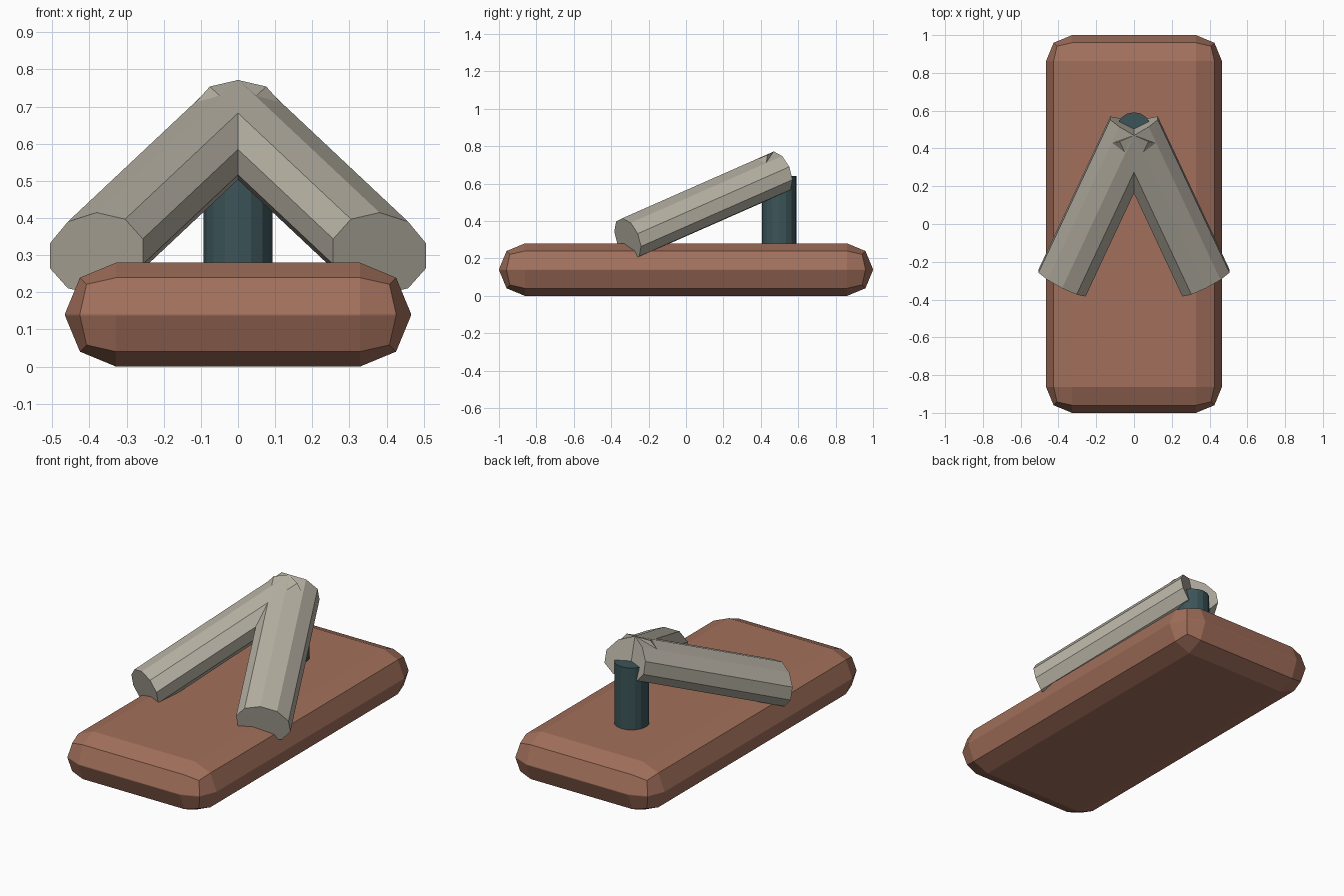
import bpy, bmesh, math
from mathutils import Vector

if "Cube" in bpy.data.objects:
    bpy.data.objects.remove(bpy.data.objects["Cube"])


def finish(name, bm, color):
    bmesh.ops.recalc_face_normals(bm, faces=bm.faces)
    me = bpy.data.meshes.new(name)
    bm.to_mesh(me)
    bm.free()
    ob = bpy.data.objects.new(name, me)
    bpy.context.collection.objects.link(ob)
    mat = bpy.data.materials.new(name + "_color")
    mat.diffuse_color = (*color, 1)
    mat.use_nodes = True
    mat.node_tree.nodes["Principled BSDF"].inputs["Base Color"].default_value = mat.diffuse_color
    me.materials.append(mat)
    return ob


def prism(center, p, q, shift, sides):
    """Elliptical prism: ring spanned by p and q, swept along shift."""
    bm = bmesh.new()
    c, p, q, shift = (Vector(v) for v in (center, p, q, shift))
    angles = [2 * math.pi * i / sides for i in range(sides)]
    ring = [c + p * math.cos(a) + q * math.sin(a) for a in angles]
    low = [bm.verts.new(v) for v in ring]
    high = [bm.verts.new(v + shift) for v in ring]
    bm.faces.new(low)
    bm.faces.new(high)
    for i in range(sides):
        j = (i + 1) % sides
        bm.faces.new((low[i], low[j], high[j], high[i]))
    return bm


# Rounded slab base
bm = bmesh.new()
bmesh.ops.create_cube(bm, size=1)
for v in bm.verts:
    v.co = (v.co.x * 0.932, v.co.y * 2, v.co.z * 0.28 + 0.14)
base = finish("base_slab", bm, (0.36, 0.16, 0.105))
bev = base.modifiers.new("bevel", "BEVEL")
bev.width = 0.138
bev.segments = 2
bev.limit_method = "NONE"

# Upright post
finish("post", prism((0, 0.499, 0.2), (0.0925, 0, 0), (0, 0.0925, 0),
                     (0, 0, 0.44), 16), (0.045, 0.09, 0.1))

# Slanted arms meeting over the post
arm = finish("slanted_arms",
             prism((-0.381, -0.312, 0.304), (-0.1246, 0.0717, -0.0398),
                   (-0.0405, -0.0063, 0.1036), (0.38, 0.81, 0.357), 10),
             (0.46, 0.43, 0.36))
mir = arm.modifiers.new("mirror", "MIRROR")
mir.use_axis[0] = True
mir.use_mirror_merge = False
